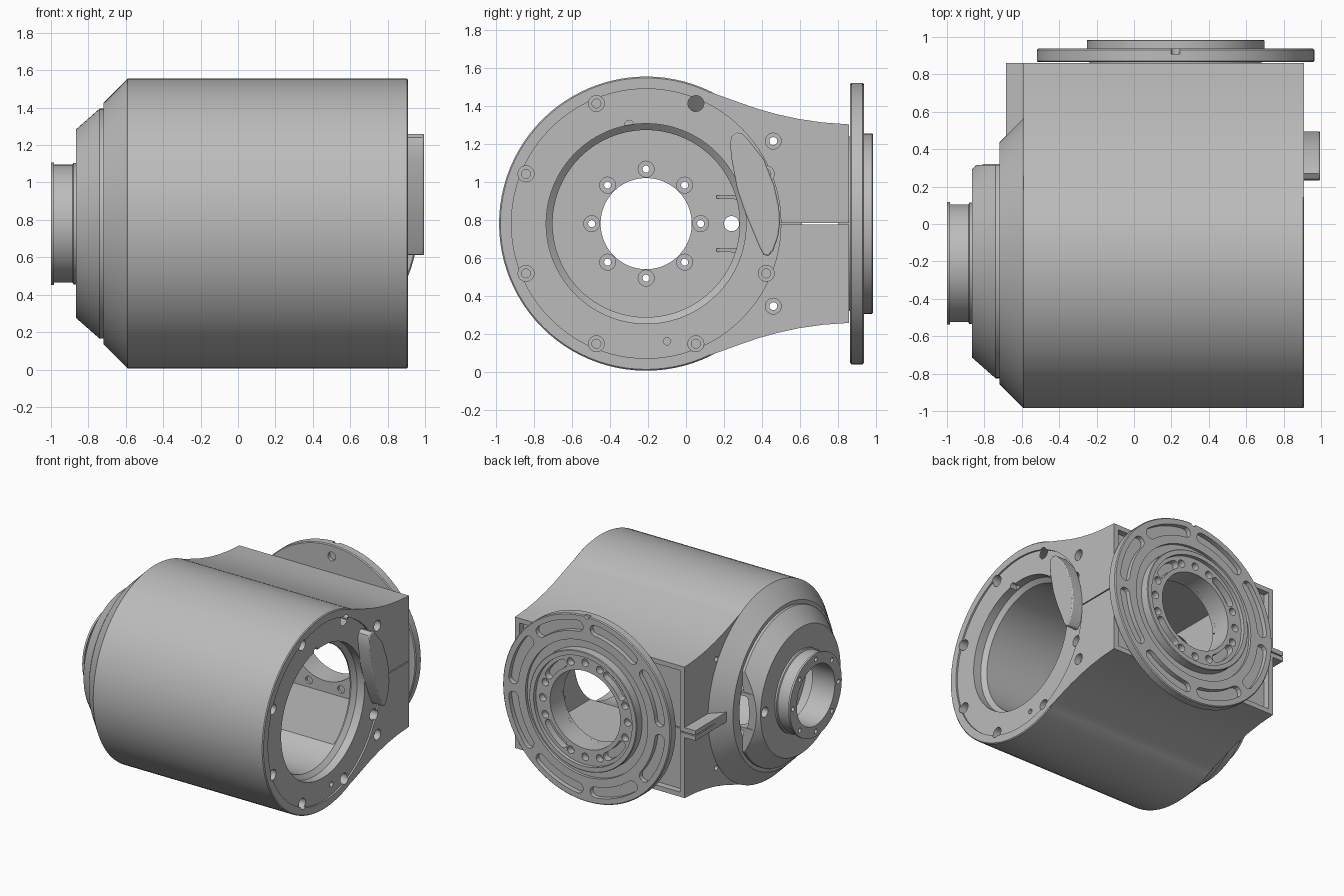
import bpy, bmesh
from math import cos, sin, pi, radians
from mathutils import Vector

cube = bpy.data.objects.get("Cube")
if cube:
    bpy.data.objects.remove(cube)

CY, CZ = -0.21, 0.78      # main bore axis, along x
FX = 0.2225               # flange axis, along y

grey = bpy.data.materials.new("machined_grey")
grey.use_nodes = True
color = (0.5, 0.5, 0.5, 1)
grey.diffuse_color = color
grey.node_tree.nodes["Principled BSDF"].inputs["Base Color"].default_value = color


def finish(name, bm):
    bmesh.ops.recalc_face_normals(bm, faces=bm.faces)
    me = bpy.data.meshes.new(name)
    bm.to_mesh(me)
    bm.free()
    me.materials.append(grey)
    ob = bpy.data.objects.new(name, me)
    bpy.context.collection.objects.link(ob)
    return ob


def prisms(name, items):
    """Each item: outline, axis, low, high. Outline is (y, z) for x, (x, z) for y."""
    bm = bmesh.new()
    for pts, axis, lo, hi in items:
        def place(p, t):
            return (t, p[0], p[1]) if axis == "x" else (p[0], t, p[1])
        a = [bm.verts.new(place(p, lo)) for p in pts]
        b = [bm.verts.new(place(p, hi)) for p in pts]
        bm.faces.new(a)
        bm.faces.new(b)
        n = len(pts)
        for i in range(n):
            j = (i + 1) % n
            bm.faces.new((a[i], a[j], b[j], b[i]))
    return finish(name, bm)


def revolve(name, profile, axis, closed=False):
    """Profile is a list of (position along axis, radius)."""
    bm = bmesh.new()
    if axis == "x":
        cent, direction = Vector((0, CY, CZ)), Vector((1, 0, 0))
    else:
        cent, direction = Vector((FX, 0, CZ)), Vector((0, 1, 0))
    vs = [bm.verts.new(cent + direction * t + Vector((0, 0, r))) for t, r in profile]
    es = [bm.edges.new(e) for e in zip(vs, vs[1:])]
    if closed:
        es.append(bm.edges.new((vs[-1], vs[0])))
    bmesh.ops.spin(bm, geom=vs + es, cent=cent, axis=direction,
                   angle=2 * pi, steps=96, use_merge=True)
    bmesh.ops.remove_doubles(bm, verts=bm.verts, dist=1e-4)
    return finish(name, bm)


def combine(target, other, operation="DIFFERENCE"):
    mod = target.modifiers.new("bool", "BOOLEAN")
    mod.operation, mod.solver, mod.object = operation, "EXACT", other
    bpy.context.view_layer.objects.active = target
    bpy.ops.object.modifier_apply(modifier=mod.name)
    bpy.data.objects.remove(other)


def circle(u, v, r, n=24):
    return [(u + r * cos(2 * pi * i / n), v + r * sin(2 * pi * i / n)) for i in range(n)]


def ring_of(count, u, v, radius, start=0):
    return [(u + radius * cos(start + 2 * pi * i / count),
             v + radius * sin(start + 2 * pi * i / count)) for i in range(count)]


def rect(u0, u1, v0, v1):
    return [(u0, v0), (u1, v0), (u1, v1), (u0, v1)]


def arc_slot(mid, half, radius, w):
    """Rounded slot following a circle about the flange axis."""
    pts = []
    for side in (1, -1):
        for i in range(13):
            a = mid + side * half * (i / 6 - 1)
            pts.append(((radius + side * w) * cos(a), (radius + side * w) * sin(a)))
        end = mid + side * half
        for k in range(1, 6):
            t = end + k * pi / 6 + (pi if side == -1 else 0)
            pts.append((radius * cos(end) + w * cos(t), radius * sin(end) + w * sin(t)))
    return [(FX + x, CZ + z) for x, z in pts]


# Housing: turned barrel with cone, collar and neck
housing = revolve("housing", [
    (0.91, 0), (0.91, 0.768), (0.903, 0.775), (-0.59, 0.775), (-0.72, 0.645),
    (-0.72, 0.615), (-0.74, 0.615), (-0.865, 0.505), (-0.865, 0.325),
    (-0.88, 0.325), (-0.885, 0.315), (-0.985, 0.315), (-0.985, 0.328),
    (-1, 0.328), (-1, 0)], "x")

# Flat on the collar that opens a crescent window beside the barrel
combine(housing, prisms("flat", [(rect(0.315, 0.6, 0.2, 1.4), "x", -0.95, -0.72)]))

# Flared extension towards the flange
flare = [(-0.1, 0.6), (0.13, 0.692), (0.19, 0.671), (0.29, 0.635), (0.38, 0.604),
         (0.48, 0.576), (0.595, 0.551), (0.72, 0.533), (0.86, 0.523)]
outline = [(y, CZ + h) for y, h in flare] + [(y, CZ - h) for y, h in reversed(flare)]
combine(housing, prisms("ext", [(outline, "x", -0.59, 0.91)]), "UNION")

# Clamp rib on the closed end
combine(housing, prisms("rib", [(rect(0.4, 0.86, CZ - 0.04, CZ + 0.04), "x", -0.685, -0.55)]), "UNION")

# Main bore with an undercut at the closed end
combine(housing, revolve("bore", [
    (1, 0), (1, 0.71), (0.897, 0.71), (0.897, 0.527), (0.83, 0.527), (0.8, 0.493),
    (-0.5, 0.493), (-0.52, 0.59), (-0.7, 0.59), (-0.73, 0.55), (-0.77, 0.535),
    (-0.8, 0.493), (-0.8, 0.24), (-1.1, 0.24), (-1.1, 0)], "x"))

# Recess behind the flange, inner cavity and port
combine(housing, prisms("recess", [(rect(-0.55, 0.87, CZ - 0.485, CZ + 0.485), "y", 0.81, 1)]))
combine(housing, prisms("cavity", [(rect(-0.33, 0.79, CZ - 0.4, CZ + 0.4), "y", 0, 0.78)]))
combine(housing, prisms("port", [(circle(FX, CZ, 0.31, 64), "y", 0.7, 1)]))

# Counterbored bolt holes
floor = ring_of(8, CY, CZ, 0.287)
lugs = [(0.46, CZ + 0.435), (0.46, CZ - 0.435)]
rim = ring_of(8, CY, CZ, 0.685, pi / 8)
combine(housing, prisms("counterbores",
        [(circle(*p, 0.042), "x", -0.83, -0.75) for p in floor] +
        [(circle(*p, 0.042), "x", 0.86, 1) for p in lugs] +
        [(circle(*p, 0.042), "x", 0.83, 1) for p in rim]))
combine(housing, prisms("drills",
        [(circle(*p, 0.019, 12), "x", -1.1, -0.75) for p in floor] +
        [(circle(*p, 0.021, 12), "x", -0.8, 1) for p in lugs] +
        [(circle(*p, 0.024, 12), "x", 0.76, 1) for p in rim] +
        [(circle(*p, 0.03, 16), "y", 0.75, 0.9) for p in ring_of(8, FX, CZ, 0.37, pi / 8)] +
        [(circle(0.24, CZ, 0.04), "x", -0.95, -0.75),
         (circle(-0.1, 0.16, 0.02, 12), "x", 0.8, 1),
         (circle(-0.3, 1.3, 0.025, 12), "x", 0.84, 1)]))

# Clamp slit
combine(housing, prisms("slit", [(rect(0.61, 0.95, CZ - 0.004, CZ + 0.004), "x", -0.8, 1)]))
combine(housing, prisms("slit_end", [(rect(0.49, 0.65, CZ - 0.004, CZ + 0.004), "x", 0.7, 1)]))

# Flange with stepped front ring
flange = revolve("flange", [
    (0.8, 0.31), (0.8, 0.46), (0.865, 0.46), (0.865, 0.735), (0.872, 0.742),
    (0.93, 0.742), (0.937, 0.735), (0.937, 0.54), (0.915, 0.54), (0.915, 0.475),
    (0.98, 0.475), (0.985, 0.47), (0.985, 0.435), (0.955, 0.435), (0.955, 0.31)],
    "y", closed=True)
slots = [(arc_slot(pi / 8 + i * pi / 4, radians(16), 0.65, 0.043), "y", 0.9, 1) for i in range(8)]
for i in range(4):
    a = i * pi / 2 + pi / 4
    slots.append((arc_slot(a, radians(14), 0.375, 0.032), "y", 0.9, 1))
    for d in (-20, 0, 20):
        b = a + pi / 4 + radians(d)
        slots.append((circle(FX + 0.375 * cos(b), CZ + 0.375 * sin(b), 0.03, 16), "y", 0.9, 1))
# Edge notch and back holes
slots.append((circle(FX, CZ + 0.745, 0.025, 16), "y", 0.91, 1))
slots += [(circle(*p, 0.035, 16), "y", 0.85, 0.89) for p in ring_of(4, FX, CZ, 0.65)]
combine(flange, prisms("slots", slots))

# Curved grip plate on the open end
grip_outline = [(0.27, 1.26), (0.24, 1.24), (0.232, 1.2), (0.24, 1.12), (0.27, 0.96),
                (0.315, 0.83), (0.39, 0.65), (0.41, 0.615), (0.435, 0.61), (0.46, 0.64),
                (0.485, 0.71), (0.495, 0.78), (0.49, 0.87), (0.465, 0.98),
                (0.41, 1.12), (0.33, 1.22), (0.3, 1.252)]
grip = prisms("grip_plate", [(grip_outline, "x", 0.89, 0.995)])
bevel = grip.modifiers.new("bevel", "BEVEL")
bevel.width, bevel.segments, bevel.limit_method = 0.008, 2, "ANGLE"
bevel.angle_limit = radians(50)

# Tapered ribs beside the window
ribs = []
for name, z in (("upper_rib", 0.92), ("lower_rib", 0.64)):
    rib = prisms(name, [([(0.16, z - 0.008), (0.32, z - 0.014), (0.32, z + 0.014),
                          (0.16, z + 0.008)], "x", -0.81, -0.66)])
    for v in rib.data.vertices:
        if v.co.x > -0.7 and v.co.y < 0.2:
            v.co.x = -0.78
    ribs.append(rib)

# Smooth shading with sharp edges kept
bpy.ops.object.select_all(action="DESELECT")
for ob in [housing, flange, grip] + ribs:
    ob.select_set(True)
bpy.context.view_layer.objects.active = housing
bpy.ops.object.shade_smooth_by_angle(angle=radians(28))
